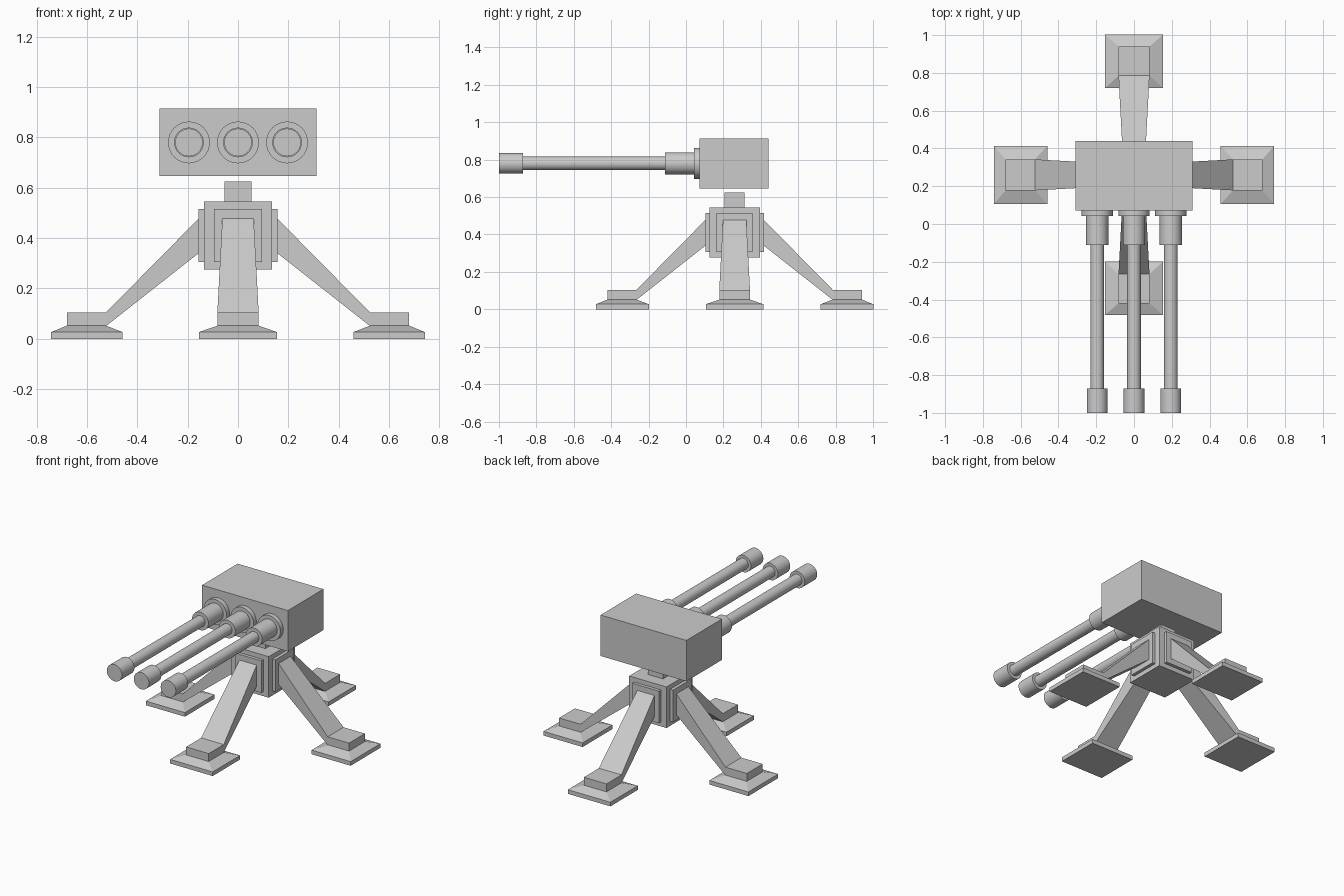
import bpy, bmesh, math
from mathutils import Matrix, Vector

if "Cube" in bpy.data.objects:
    bpy.data.objects.remove(bpy.data.objects["Cube"])

CY = 0.26                      # y of the stand's axis
BASE = Matrix.Translation((0, CY, 0))


def finish(name, bm):
    bmesh.ops.recalc_face_normals(bm, faces=bm.faces)
    me = bpy.data.meshes.new(name)
    bm.to_mesh(me)
    bm.free()
    ob = bpy.data.objects.new(name, me)
    bpy.context.collection.objects.link(ob)
    return ob


def loft(name, rings, matrix):
    """Closed solid through a series of point rings."""
    bm = bmesh.new()
    loops = [[bm.verts.new(matrix @ Vector(p)) for p in r] for r in rings]
    n = len(loops[0])
    for a, b in zip(loops, loops[1:]):
        for i in range(n):
            j = (i + 1) % n
            bm.faces.new((a[i], a[j], b[j], b[i]))
    bm.faces.new(loops[0])
    bm.faces.new(loops[-1])
    return finish(name, bm)


def flat_ring(x0, x1, hw, z):
    return [(x0, -hw, z), (x1, -hw, z), (x1, hw, z), (x0, hw, z)]


def side_ring(x, hw, z0, z1):
    return [(x, -hw, z0), (x, hw, z0), (x, hw, z1), (x, -hw, z1)]


def box(name, x0, x1, hw, z0, z1, matrix=BASE):
    return loft(name, [flat_ring(x0, x1, hw, z0), flat_ring(x0, x1, hw, z1)], matrix)


# Gun housing, swivel neck and hub
box("gun_housing", -0.311, 0.311, 0.184, 0.646, 0.914, BASE @ Matrix.Translation((0, -0.004, 0)))
box("swivel_neck", -0.054, 0.054, 0.054, 0.545, 0.624)
box("hub", -0.135, 0.135, 0.135, 0.276, 0.545)

# Four legs, each with a mounting plate and a foot
for i, side in enumerate(("right", "back", "left", "front")):
    m = BASE @ Matrix.Rotation(i * math.pi / 2, 4, "Z")
    box(side + "_leg_plate", 0.135, 0.156, 0.096, 0.305, 0.515, m)
    loft(side + "_leg", [side_ring(0.15, 0.062, 0.345, 0.484),
                         side_ring(0.525, 0.082, 0.05, 0.104),
                         side_ring(0.68, 0.082, 0.05, 0.104)], m)
    loft(side + "_foot", [flat_ring(0.459, 0.742, 0.154, 0),
                          flat_ring(0.459, 0.742, 0.154, 0.027),
                          flat_ring(0.525, 0.68, 0.082, 0.052)], m)

# Three barrels: flange, sleeve, tube and muzzle turned from one profile
profile = [(0.083, 0.08), (0.083, 0.042), (0.059, 0.042), (0.059, -0.112), (0.036, -0.112),
           (0.036, -0.872), (0.055, -0.872), (0.055, -1.0)]
SEG = 32
for name, x in (("left", -0.195), ("middle", 0), ("right", 0.195)):
    rings = [[(r * math.cos(2 * math.pi * k / SEG), y, r * math.sin(2 * math.pi * k / SEG))
              for k in range(SEG)] for r, y in profile]
    ob = loft(name + "_barrel", rings, Matrix.Translation((x, 0, 0.78)))
    bpy.ops.object.select_all(action="DESELECT")
    ob.select_set(True)
    bpy.context.view_layer.objects.active = ob
    bpy.ops.object.shade_smooth_by_angle(angle=math.radians(30))
